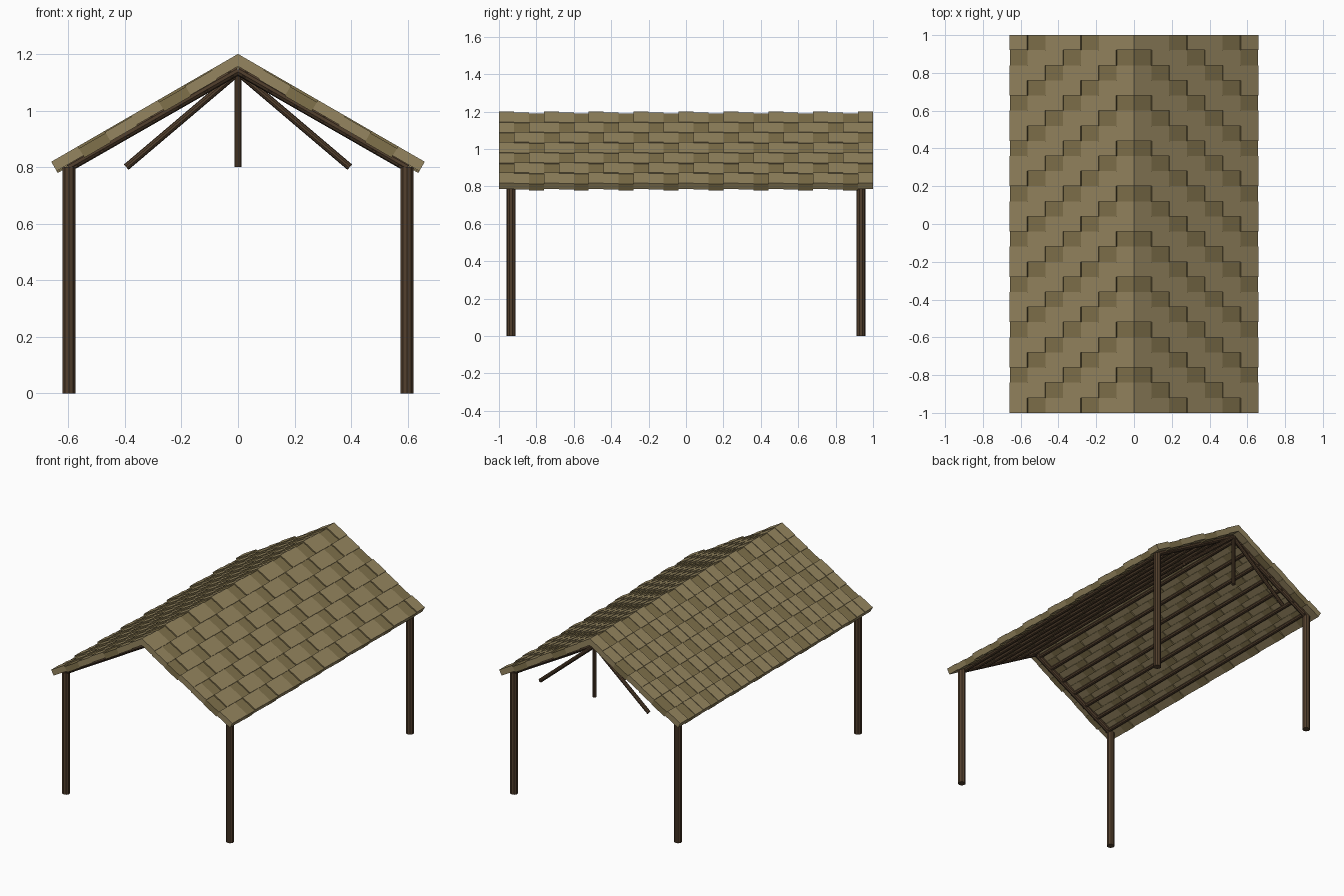
import bpy, bmesh, math
from mathutils import Vector

if "Cube" in bpy.data.objects:
    bpy.data.objects.remove(bpy.data.objects["Cube"])

SLOPE = math.radians(30)
T, S, C = math.tan(SLOPE), math.sin(SLOPE), math.cos(SLOPE)


def material(name, rgb):
    m = bpy.data.materials.new(name)
    m.diffuse_color = (*rgb, 1)
    m.use_nodes = True
    m.node_tree.nodes["Principled BSDF"].inputs["Base Color"].default_value = m.diffuse_color
    return m


wood = material("dark_wood", (0.085, 0.05, 0.026))
light = material("light_shingle", (0.30, 0.235, 0.115))
dark = material("dark_shingle", (0.215, 0.165, 0.07))


def pole(name, a, b, r, sides=10):
    a, b = Vector(a), Vector(b)
    d = b - a
    bpy.ops.mesh.primitive_cylinder_add(vertices=sides, radius=r, depth=d.length,
                                        location=(a + b) / 2)
    o = bpy.context.object
    o.name = name
    o.rotation_euler = d.to_track_quat('Z', 'Y').to_euler()
    o.data.materials.append(wood)
    return o


# stepped shingle slab for one roof slope
def roof(name, side, rows=7, cols=25, half=0.66):
    bm = bmesh.new()

    def point(i, j, depth):
        x = max(0.0, half * i / rows - depth * S)
        return bm.verts.new((side * x, -1 + 2 * j / cols,
                             1.2 - depth / C - x * T))

    def face(pts, mat):
        f = bm.faces.new([point(*p) for p in pts])
        f.material_index = mat

    def step(i, j):
        return 0.004 * ((i + j) % 3)

    for i in range(rows):
        for j in range(cols):
            mat = 1 if (i + j) % 3 == 2 else 0
            corners = [(i, j), (i + 1, j), (i + 1, j + 1), (i, j + 1)]
            for base in (0, 0.038):
                d = base + step(i, j)
                face([(*c, d) for c in corners], mat)
                # lips between neighbouring shingles
                for ni, nj, p, q in ((i + 1, j, corners[1], corners[2]),
                                     (i, j + 1, corners[2], corners[3])):
                    if ni < rows and nj < cols:
                        e = base + step(ni, nj)
                        face([(*p, d), (*q, d), (*q, e), (*p, e)], mat)
            # outer edges of the slab
            for test, p, q in ((i == rows - 1, corners[1], corners[2]),
                               (j == 0, corners[0], corners[1]),
                               (j == cols - 1, corners[2], corners[3])):
                if test:
                    d = step(i, j)
                    face([(*p, d), (*q, d), (*q, d + 0.038), (*p, d + 0.038)], mat)
    bmesh.ops.remove_doubles(bm, verts=bm.verts, dist=1e-5)
    bmesh.ops.recalc_face_normals(bm, faces=bm.faces)
    me = bpy.data.meshes.new(name)
    bm.to_mesh(me)
    bm.free()
    me.materials.append(light)
    me.materials.append(dark)
    o = bpy.data.objects.new(name, me)
    bpy.context.collection.objects.link(o)


for side, label in ((-1, "left"), (1, "right")):
    roof(label + "_roof", side)
    # posts and end rafters
    for y, end in ((-0.935, "front"), (0.935, "back")):
        pole(f"{end}_{label}_post", (side * 0.597, y, 0), (side * 0.597, y, 0.8), 0.024)
        pole(f"{end}_{label}_rafter", (side * 0.6, y, 0.8), (0, y, 1.143), 0.018)
    # purlins under the slope
    for k in range(7):
        x = 0.025 + k * 0.092
        z = 1.143 - x * T
        pole(f"{label}_purlin_{k + 1}", (side * x, -0.95, z), (side * x, 0.95, z), 0.012, 8)
    # back gable strut
    pole(f"{label}_strut", (side * 0.395, 0.95, 0.8), (0, 0.95, 1.135), 0.0125)

# back gable hanging post
pole("king_post", (0, 0.95, 0.8), (0, 0.95, 1.14), 0.0125)
